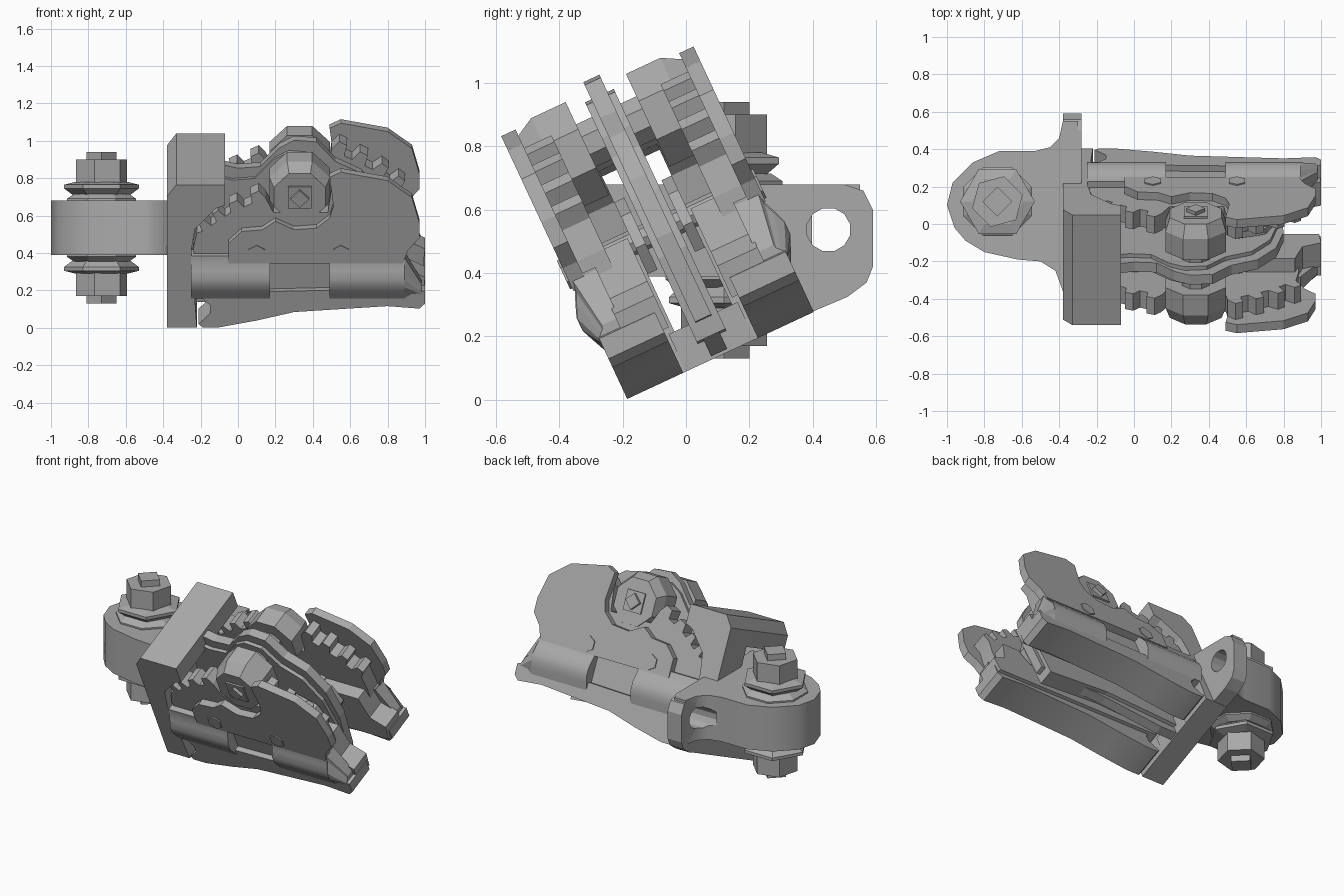
import bpy, bmesh, math
from mathutils import Matrix, Vector

cube = bpy.data.objects.get("Cube")
if cube:
    bpy.data.objects.remove(cube, do_unlink=True)

steel = bpy.data.materials.new("brushed_grey")
steel.use_nodes = True
grey = (0.4, 0.4, 0.4, 1)
steel.diffuse_color = grey
steel.node_tree.nodes["Principled BSDF"].inputs["Base Color"].default_value = grey

# The clamp leans forward about the x axis; the mount stays upright
TILT = Matrix.Translation((0, 0.109, 0.14)) @ Matrix.Rotation(math.radians(25), 4, 'X')
LEVEL = Matrix.Identity(4)


def loft(name, rings, axis, frame=TILT, mirror=False, smooth=False):
    """Join outlines, each given as (points, position along axis)."""
    place = {'x': lambda p, t: (t, p[0], p[1]),
             'y': lambda p, t: (p[0], t, p[1]),
             'z': lambda p, t: (p[0], p[1], t)}[axis]
    bm = bmesh.new()
    loops = [[bm.verts.new(place(p, t)) for p in pts] for pts, t in rings]
    n = len(loops[0])
    for a, b in zip(loops, loops[1:]):
        for i in range(n):
            j = (i + 1) % n
            bm.faces.new((a[i], a[j], b[j], b[i]))
    bm.faces.new(loops[0])
    bm.faces.new(loops[-1])
    bmesh.ops.recalc_face_normals(bm, faces=bm.faces[:])
    me = bpy.data.meshes.new(name)
    bm.to_mesh(me)
    bm.free()
    me.materials.append(steel)
    ob = bpy.data.objects.new(name, me)
    bpy.context.collection.objects.link(ob)
    ob.matrix_world = frame
    if mirror:
        m = ob.modifiers.new("mirror", 'MIRROR')
        m.use_axis = (False, True, False)
    if smooth:
        bpy.ops.object.select_all(action='DESELECT')
        ob.select_set(True)
        bpy.context.view_layer.objects.active = ob
        bpy.ops.object.shade_smooth_by_angle(angle=math.radians(40))
    return ob


def prism(name, pts, lo, hi, axis, **kw):
    return loft(name, [(pts, lo), (pts, hi)], axis, **kw)


def ngon(cx, cy, r, n, turn=0.0):
    return [(cx + r * math.cos(math.tau * (i + turn) / n),
             cy + r * math.sin(math.tau * (i + turn) / n)) for i in range(n)]


def rect(x0, y0, x1, y1):
    return [(x0, y0), (x1, y0), (x1, y1), (x0, y1)]


def teeth(p, q, n, h):
    """Square gear teeth along the line p to q, rising to its left."""
    p, q = Vector(p), Vector(q)
    d = q - p
    up = Vector((-d.y, d.x)).normalized() * h
    out = []
    for i in range(n):
        for f, k in ((0, 0), (0.12, 1), (0.5, 1), (0.62, 0)):
            out.append(tuple(p + d * ((i + f) / n) + up * k))
    return out


# Jaw feet: solid lower runners with a step up at the tip
prism("jaw_feet", [(-0.21, 0.02), (-0.19, 0), (-0.1, 0), (0.1, 0.04), (0.3, 0.09),
                   (0.8, 0.125), (0.97, 0.11), (1, 0.14), (1, 0.21), (0.9, 0.23),
                   (-0.22, 0.2), (-0.15, 0.13), (-0.15, 0.08)],
      0.13, 0.325, 'y', mirror=True, smooth=True)
prism("jaw_inner_walls", [(-0.22, 0.15), (0.99, 0.15), (1, 0.26), (0.9, 0.31),
                          (0.86, 0.46), (-0.2, 0.46)],
      0.11, 0.25, 'y', mirror=True)

# Flowing side rails, split by the window
rail = [(0.24, 0.42), (0.325, 0.42), (0.33, 0.38), (0.345, 0.345), (0.362, 0.3),
        (0.362, 0.255), (0.345, 0.215), (0.325, 0.17), (0.24, 0.17)]
for name, x0, x1 in (("rear_rails", -0.25, 0.17), ("front_rails", 0.49, 0.89)):
    prism(name, rail, x0, x1, 'x', mirror=True, smooth=True)
rail_tip = [(0.24 + (s - 0.24) * 0.7, 0.17 + (z - 0.17) * 0.3) for s, z in rail]
loft("rail_tips", [(rail, 0.885), (rail_tip, 0.98)], 'x', mirror=True)
prism("window_lintels", rect(0.16, 0.38, 0.5, 0.43), 0.24, 0.328, 'y', mirror=True)

# Toothed plates behind the covers
prism("gear_plates", [(-0.2, 0.2), (-0.24, 0.45), (-0.22, 0.54)]
      + teeth((-0.19, 0.55), (-0.04, 0.66), 2, 0.05)
      + teeth((-0.04, 0.66), (0.19, 0.77), 2, 0.05)
      + [(0.19, 0.66), (0.48, 0.66)]
      + teeth((0.5, 0.81), (0.72, 0.69), 2, 0.06)
      + teeth((0.72, 0.69), (0.9, 0.54), 2, 0.06)
      + [(0.88, 0.46), (0.87, 0.2)],
      0.19, 0.29, 'y', mirror=True)

# Outer cover plates with the tall ear
prism("cover_plates", [(-0.05, 0.38), (-0.05, 0.5), (0.02, 0.57), (0.13, 0.58),
                       (0.2, 0.63), (0.3, 0.58), (0.42, 0.59), (0.49, 0.65),
                       (0.51, 0.72), (0.49, 0.89), (0.55, 0.92), (0.8, 0.87),
                       (0.93, 0.77), (0.97, 0.62), (0.97, 0.53), (0.91, 0.46),
                       (0.88, 0.38)],
      0.285, 0.335, 'y', mirror=True)
for name, x in (("rear_cover_screws", 0.1), ("front_cover_screws", 0.55)):
    prism(name, ngon(x, 0.44, 0.05, 6, 0.5), 0.32, 0.342, 'y', mirror=True)

# Pivot hubs, tapering outward, with square pins and a through shaft
hub = ngon(0.33, 0.77, 0.175, 8, 0.5)
loft("pivot_hubs", [(hub, 0.105), (hub, 0.225), (ngon(0.33, 0.755, 0.15, 8, 0.5), 0.295)],
     'y', mirror=True)
prism("pivot_squares", ngon(0.33, 0.755, 0.09, 4, 0.5), 0.28, 0.305, 'y', mirror=True)
prism("pivot_diamonds", ngon(0.33, 0.755, 0.05, 4), 0.29, 0.325, 'y', mirror=True)
prism("pivot_shaft", ngon(0.33, 0.78, 0.08, 8, 0.5), -0.12, 0.12, 'y')
prism("front_cross_pin", ngon(0.55, 0.44, 0.04, 8), -0.2, 0.2, 'y')

# Centre blade: thin crest over a thicker core, with a link on each side
crest = [(-0.12, 0.83), (0, 0.8), (0.12, 0.81), (0.22, 0.92), (0.3, 0.965),
         (0.42, 0.955), (0.52, 0.84), (0.66, 0.77), (0.76, 0.62), (0.8, 0.42),
         (0.78, 0.13)]
prism("centre_blade", crest + [(0.3, 0.08), (-0.1, 0.01), (-0.24, 0.01)], -0.028, 0.028, 'y')
prism("blade_core", [(x - 0.03, z - 0.06) for x, z in crest]
      + [(0.3, 0.11), (-0.26, 0.06)], -0.05, 0.05, 'y')
prism("side_links", [(0.42, 0.36), (0.7, 0.33), (0.75, 0.42), (0.7, 0.53), (0.56, 0.58),
                     (0.44, 0.5)], 0.065, 0.1, 'y', mirror=True)

# Rear bracket: two cheeks joined by a top flange and a bottom bar
prism("bracket_cheeks", [(-0.38, 0), (-0.22, 0), (-0.23, 0.15), (-0.25, 0.45),
                         (-0.23, 0.58), (-0.12, 0.7), (-0.07, 0.72), (-0.07, 0.84),
                         (-0.33, 0.84), (-0.38, 0.77)],
      0.1, 0.325, 'y', mirror=True)
prism("bracket_flange", [(-0.38, 0.67), (-0.13, 0.69), (-0.07, 0.72), (-0.07, 0.84),
                         (-0.33, 0.84), (-0.38, 0.77)], -0.12, 0.12, 'y')
prism("bracket_foot_bar", rect(-0.38, 0, -0.22, 0.13), -0.12, 0.12, 'y')

# Mounting lug and side ear, pierced by one hole
lug = prism("mount_lug", [(-1, 0.1), (-0.96, -0.02), (-0.9, -0.09), (-0.8, -0.15),
                          (-0.62, -0.19), (-0.5, -0.2), (-0.42, -0.25), (-0.38, -0.36),
                          (-0.3, -0.36), (-0.3, 0.55), (-0.38, 0.55), (-0.4, 0.46),
                          (-0.45, 0.41), (-0.53, 0.39), (-0.72, 0.39), (-0.86, 0.33),
                          (-0.97, 0.22)],
            0.39, 0.68, 'z', frame=LEVEL, smooth=True)
ear = prism("mount_ear", [(0.1, 0.68), (0.5, 0.68), (0.56, 0.66), (0.59, 0.6),
                          (0.59, 0.42), (0.57, 0.37), (0.51, 0.325), (0.38, 0.27),
                          (0.15, 0.3)],
            -0.38, -0.28, 'x', frame=LEVEL)
cutter = prism("hole_cutter", ngon(0.45, 0.537, 0.07, 12, 0.5), -0.5, -0.2, 'x', frame=LEVEL)
cutter.hide_render = True
cutter.hide_viewport = True
for ob in (lug, ear):
    cut = ob.modifiers.new("hole", 'BOOLEAN')
    cut.object = cutter
    cut.operation = 'DIFFERENCE'
    cut.solver = 'EXACT'

# Upright mount bolt, the same above and below the lug
X, Y, MID = -0.73, 0.12, 0.535
for side, k in (("upper", 1), ("lower", -1)):
    def ring(r, n, turn, h):
        return (ngon(X, Y, r, n, turn), MID + k * h)
    loft(side + "_washer", [ring(0.2, 8, 0.5, 0.13), ring(0.2, 8, 0.5, 0.155),
                            ring(0.16, 8, 0.5, 0.18)], 'z', frame=LEVEL)
    loft(side + "_spring_washer", [ring(0.14, 6, 0, 0.165), ring(0.2, 6, 0, 0.21),
                                   ring(0.2, 6, 0, 0.23), ring(0.14, 6, 0, 0.245)],
         'z', frame=LEVEL)
    loft(side + "_hex_nut", [ring(0.14, 6, 0.25, 0.23), ring(0.14, 6, 0.25, 0.365)],
         'z', frame=LEVEL)
    loft(side + "_square_end", [ring(0.08, 4, 0, 0.35), ring(0.08, 4, 0, 0.405)],
         'z', frame=LEVEL)
